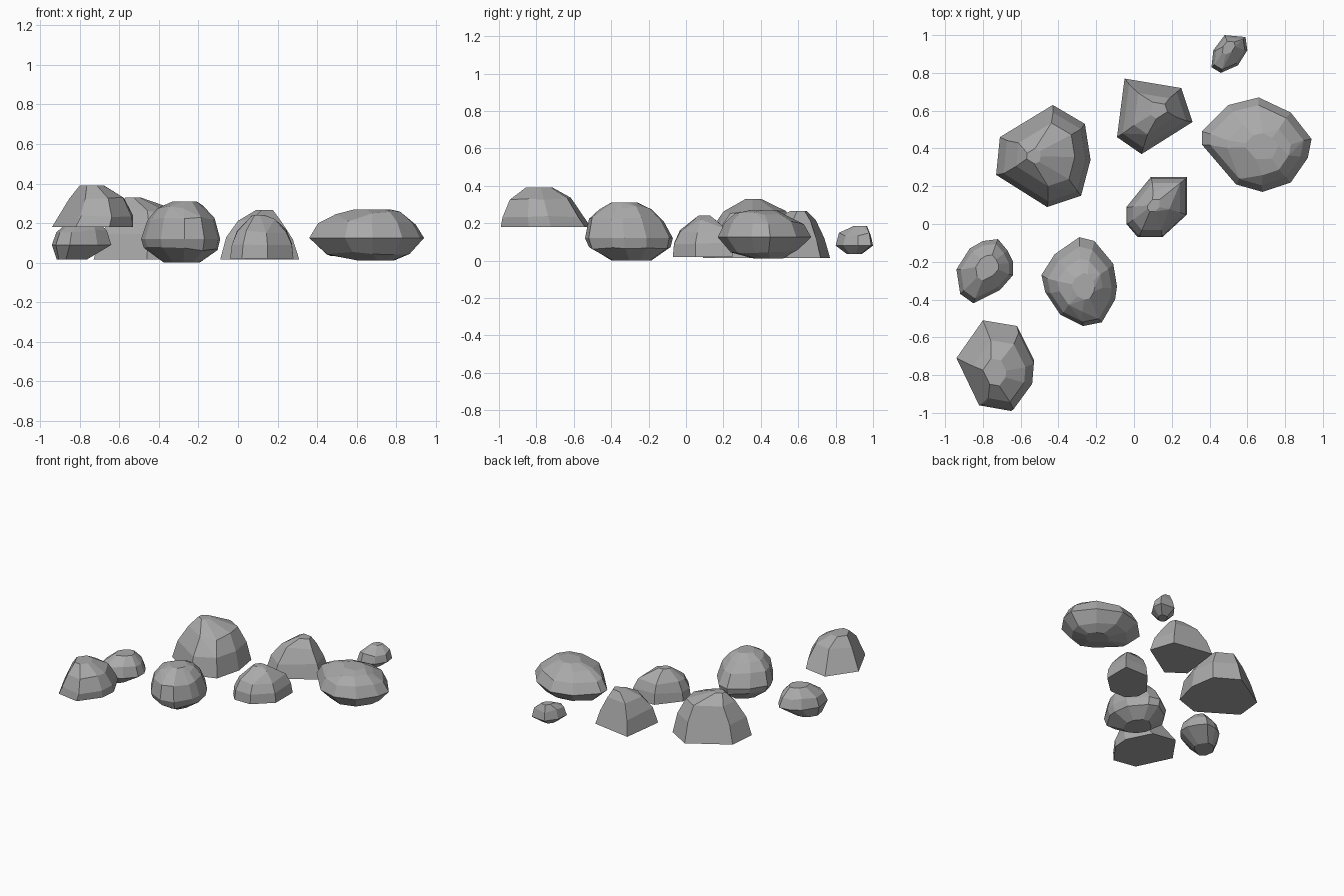
import bpy
import bmesh
import math
import random
from mathutils import Vector

# Remove the default cube only
default_cube = bpy.data.objects.get("Cube")
if default_cube:
    bpy.data.objects.remove(default_cube, do_unlink=True)

random.seed(4)


def make_material(name, colour):
    material = bpy.data.materials.new(name)
    material.use_nodes = True
    material.diffuse_color = colour
    shader = material.node_tree.nodes["Principled BSDF"]
    shader.inputs["Base Color"].default_value = colour
    shader.inputs["Roughness"].default_value = 0.9
    return material


stone_grey = make_material("stone grey", (0.4, 0.4, 0.4, 1))


def make_rock(name, outline, rings):
    """Wrap a faceted skin round copies of the outline.

    Each ring is (height, scale, x, y): the outline is shrunk towards (x, y).
    Middle rings get a little height wobble so the facets look chipped.
    """
    bm = bmesh.new()
    for index, (height, scale, x, y) in enumerate(rings):
        centre = Vector((x, y))
        is_end = index in (0, len(rings) - 1)
        for point in outline:
            spot = centre + (Vector(point) - centre) * scale
            wobble = 0 if is_end or scale == 1 else random.uniform(-0.01, 0.01)
            bm.verts.new((spot.x, spot.y, height + wobble))

    # Keep only the hull, then merge nearly level triangles into broad facets
    hull = bmesh.ops.convex_hull(bm, input=bm.verts[:])
    loose = {item for key in ("geom_interior", "geom_unused") for item in hull[key]
             if isinstance(item, bmesh.types.BMVert)}
    bmesh.ops.delete(bm, geom=list(loose), context="VERTS")
    bmesh.ops.dissolve_limit(bm, angle_limit=math.radians(8),
                             verts=bm.verts[:], edges=bm.edges[:])
    bmesh.ops.recalc_face_normals(bm, faces=bm.faces[:])

    mesh = bpy.data.meshes.new(name)
    bm.to_mesh(mesh)
    bm.free()
    mesh.materials.append(stone_grey)
    rock = bpy.data.objects.new(name, mesh)
    bpy.context.collection.objects.link(rock)
    return rock


# Flat-bottomed rocks: full outline at the base, domed above
make_rock(
    "raised_front_rock",
    [(-.8, -.51), (-.62, -.54), (-.53, -.72), (-.54, -.84),
     (-.65, -.99), (-.82, -.96), (-.94, -.71)],
    [(.18, 1, 0, 0), (.24, .9, -.53, -.9), (.33, .68, -.67, -.84),
     (.39, .3, -.74, -.8)])

make_rock(
    "large_back_rock",
    [(-.71, .46), (-.43, .63), (-.26, .53), (-.23, .34),
     (-.28, .15), (-.46, .09), (-.73, .26)],
    [(.015, 1, 0, 0), (.15, .87, -.42, .32), (.26, .62, -.45, .38),
     (.33, .15, -.54, .36)])

make_rock(
    "pointed_back_rock",
    [(-.05, .77), (.25, .72), (.31, .54), (.04, .37), (-.09, .46)],
    [(.015, 1, 0, 0), (.12, .84, .1, .58), (.21, .55, .11, .6),
     (.265, .22, .14, .61)])

make_rock(
    "small_middle_rock",
    [(.09, .25), (.28, .25), (.28, .05), (.15, -.07),
     (.02, -.07), (-.04, 0), (-.04, .09)],
    [(.02, 1, 0, 0), (.09, .95, .13, .05), (.16, .78, .12, .1),
     (.21, .45, .11, .1), (.24, .2, .1, .1)])

# Rounded boulders: full outline at the waist, tapering above and below
make_rock(
    "right_boulder",
    [(-.8, -.09), (-.72, -.08), (-.67, -.14), (-.64, -.2), (-.64, -.27),
     (-.71, -.35), (-.85, -.42), (-.92, -.37), (-.94, -.24), (-.87, -.13)],
    [(.015, .5, -.89, -.27), (.09, 1, 0, 0), (.16, .85, -.79, -.25),
     (.22, .4, -.77, -.22)])

make_rock(
    "centre_boulder",
    [(-.29, -.07), (-.21, -.09), (-.11, -.21), (-.09, -.33), (-.1, -.4),
     (-.17, -.52), (-.27, -.54), (-.39, -.48), (-.47, -.36), (-.49, -.27),
     (-.42, -.16)],
    [(0, .45, -.28, -.28), (.07, .93, -.28, -.25), (.12, 1, 0, 0),
     (.22, .85, -.28, -.4), (.28, .6, -.28, -.35), (.31, .3, -.26, -.34)])

make_rock(
    "left_boulder",
    [(.66, .67), (.83, .59), (.94, .45), (.92, .35), (.83, .22),
     (.68, .17), (.54, .21), (.36, .42), (.36, .49), (.5, .63)],
    [(.01, .3, .72, .45), (.05, .72, .68, .42), (.125, 1, 0, 0),
     (.2, .85, .66, .4), (.25, .58, .68, .38), (.27, .3, .69, .4)])

make_rock(
    "back_pebble",
    [(.48, 1), (.59, .99), (.6, .92), (.55, .84),
     (.46, .8), (.41, .83), (.42, .92)],
    [(.035, .4, .5, .9), (.08, 1, 0, 0), (.14, .85, .51, .92),
     (.185, .35, .5, .95)])
